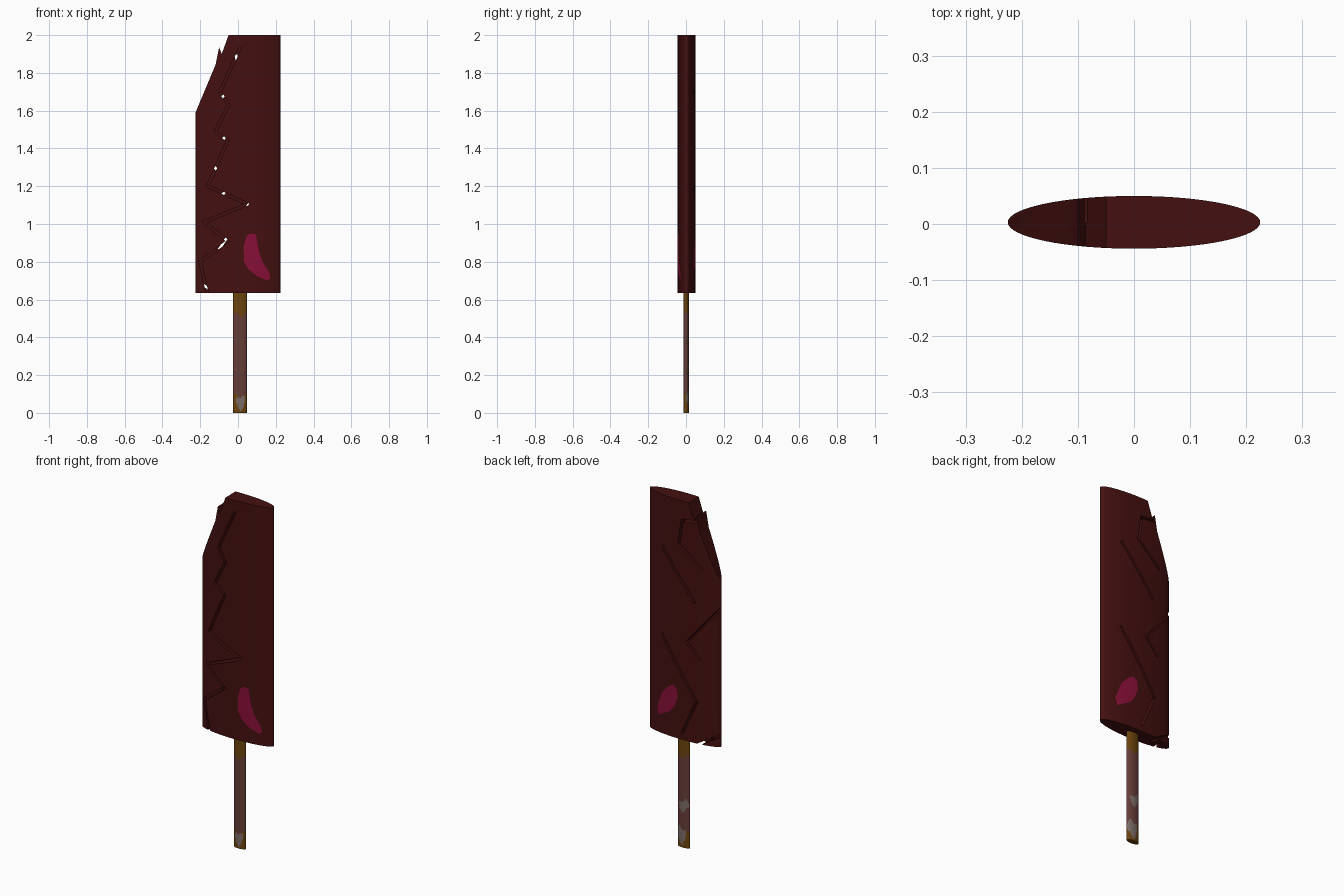
import bpy, bmesh, math
from mathutils import Vector

if "Cube" in bpy.data.objects:
    bpy.data.objects.remove(bpy.data.objects["Cube"])

RX, RY, CY = 0.225, 0.047, 0.003


def material(name, rgb):
    m = bpy.data.materials.new(name)
    m.diffuse_color = (*rgb, 1)
    m.use_nodes = True
    m.node_tree.nodes["Principled BSDF"].inputs["Base Color"].default_value = m.diffuse_color
    return m


DARK_RED = material("dark_red", (0.058, 0.005, 0.005))
PINK = material("crimson", (0.25, 0.005, 0.04))
MAUVE = material("mauve_brown", (0.135, 0.048, 0.04))
OCHRE = material("ochre", (0.15, 0.058, 0.004))
GREY = material("warm_grey", (0.2, 0.15, 0.135))


def make(name, bm, *mats):
    bmesh.ops.recalc_face_normals(bm, faces=bm.faces)
    me = bpy.data.meshes.new(name)
    bm.to_mesh(me)
    bm.free()
    ob = bpy.data.objects.new(name, me)
    bpy.context.collection.objects.link(ob)
    for m in mats:
        me.materials.append(m)
    return ob


def prism(name, pts, y0, y1, *mats):
    """Extrude an outline in x,z along y."""
    bm = bmesh.new()
    f = bm.faces.new([bm.verts.new((x, y0, z)) for x, z in pts])
    ext = bmesh.ops.extrude_face_region(bm, geom=[f])["geom"]
    bmesh.ops.translate(bm, vec=(0, y1 - y0, 0),
                        verts=[v for v in ext if isinstance(v, bmesh.types.BMVert)])
    return make(name, bm, *mats)


def oval_column(name, cx, cy, rx, ry, levels, n, *mats):
    """Stack of elliptical rings with capped ends."""
    bm = bmesh.new()
    rings = [[bm.verts.new((cx + rx * math.cos(2 * math.pi * i / n),
                            cy + ry * math.sin(2 * math.pi * i / n), z))
              for i in range(n)] for z in levels]
    for a, b in zip(rings, rings[1:]):
        for i in range(n):
            j = (i + 1) % n
            bm.faces.new((a[i], a[j], b[j], b[i]))
    bm.faces.new(rings[0])
    bm.faces.new(rings[-1])
    return make(name, bm, *mats)


def boolean(ob, cutters, op):
    for c in cutters:
        m = ob.modifiers.new("cut", "BOOLEAN")
        m.object, m.operation, m.solver = c, op, "EXACT"
    bpy.context.view_layer.update()
    me = bpy.data.meshes.new_from_object(
        ob.evaluated_get(bpy.context.evaluated_depsgraph_get()))
    ob.modifiers.clear()
    ob.data = me
    for c in cutters:
        bpy.data.objects.remove(c)


def smooth(ob):
    bpy.ops.object.select_all(action="DESELECT")
    ob.select_set(True)
    bpy.context.view_layer.objects.active = ob
    bpy.ops.object.shade_smooth_by_angle(angle=math.radians(30))


# Blade: oval column trimmed to a clipped-corner outline with a small splinter
blade = oval_column("blade", 0, CY, RX, RY, [0.635, 2.0], 64, DARK_RED)
outline = prism("outline", [(-0.3, 0.5), (0.3, 0.5), (0.3, 2.1), (-0.008, 2.1),
                            (-0.05, 2.0), (-0.086, 1.9), (-0.1, 1.935),
                            (-0.118, 1.845), (-0.225, 1.59), (-0.3, 1.41)], -0.2, 0.2)
boolean(blade, [outline], "INTERSECT")

# Jagged cracks, cut half way in from each side; they pierce where they cross
FRONT = [[(0.01, 1.93), (-0.095, 1.70), (-0.05, 1.63), (-0.12, 1.49), (-0.055, 1.44),
          (-0.16, 1.20), (-0.07, 1.16), (0.05, 1.105), (-0.18, 1.01), (-0.055, 0.91),
          (-0.20, 0.80), (-0.155, 0.60)]]
BACK = [[(-0.10, 1.90), (-0.01, 1.89), (0.01, 1.75), (-0.128, 1.635)],
        [(0.115, 1.70), (-0.085, 1.44)],
        [(-0.24, 1.44), (-0.04, 1.20), (-0.115, 1.12)],
        [(0.12, 1.20), (-0.097, 0.87), (-0.01, 0.67)],
        [(-0.24, 0.71), (-0.09, 0.62)]]


def crack_cutters(paths, y_out, y_in, w=0.014):
    cuts = []
    for path in paths:
        for a, b in zip(path, path[1:]):
            a, b = Vector(a), Vector(b)
            d = (b - a).normalized()
            s = Vector((-d.y, d.x)) * w / 2
            a, b = a - d * w * 0.4, b + d * w * 0.4
            y = y_in + 0.0003 * len(cuts) * (1 if y_out < 0 else -1)
            cuts.append(prism("crack", [a + s, b + s, b - s, a - s], y_out, y))
    return cuts


boolean(blade, crack_cutters(FRONT, -0.1, 0.004) + crack_cutters(BACK, 0.1, 0.002),
        "DIFFERENCE")
smooth(blade)

# Crimson spots: thin skins following the blade surface, front and back
SPOTS = {
    "front_spot": ([(0.065, 0.95), (0.045, 0.935), (0.03, 0.88), (0.032, 0.80),
                    (0.055, 0.76), (0.10, 0.725), (0.155, 0.70), (0.172, 0.715),
                    (0.165, 0.745), (0.13, 0.80), (0.112, 0.85), (0.095, 0.945)], -0.1),
    "back_spot": ([(0.022, 0.915), (0.017, 0.87), (0.04, 0.81), (0.07, 0.775),
                   (0.145, 0.735), (0.155, 0.78), (0.12, 0.87), (0.08, 0.915),
                   (0.045, 0.935)], 0.1),
}
for name, (pts, y) in SPOTS.items():
    rx, ry = RX + 0.0015, RY + 0.0015
    spot = oval_column(name, 0, CY, rx, ry, [0.65, 1.0], 64, PINK)
    boolean(spot, [prism("spot_shape", pts, y, 0)], "INTERSECT")
    bm = bmesh.new()
    bm.from_mesh(spot.data)
    on_skin = lambda v: (v.co.x / rx) ** 2 + ((v.co.y - CY) / ry) ** 2 > 0.99
    inner = [f for f in bm.faces if not all(on_skin(v) for v in f.verts)
             or abs(f.normal.y) < 0.3]
    bmesh.ops.delete(bm, geom=inner, context="FACES")
    bm.to_mesh(spot.data)
    bm.free()
    smooth(spot)

# Handle: oval stick with ochre ends and worn grey patches
levels = [0.01 * i for i in range(67)]
handle = oval_column("handle", 0.011, 0.001, 0.037, 0.015, levels, 32, MAUVE, OCHRE, GREY)
# each patch: centre x, centre z, half width, half height, side
PATCHES = [(0.015, 0.06, 0.024, 0.035, -1), (0.02, 0.07, 0.03, 0.045, 1),
           (0.005, 0.24, 0.03, 0.03, 1)]
for f in handle.data.polygons:
    c = f.center
    wave = 0.012 * math.sin(c.x * 120)
    if c.z + wave > 0.52 or c.z + wave < 0.09:
        f.material_index = 1
    for px, pz, w, h, side in PATCHES:
        if c.y * side > 0 and ((c.x - px) / w) ** 2 + ((c.z + wave - pz) / h) ** 2 < 1:
            f.material_index = 2
smooth(handle)
